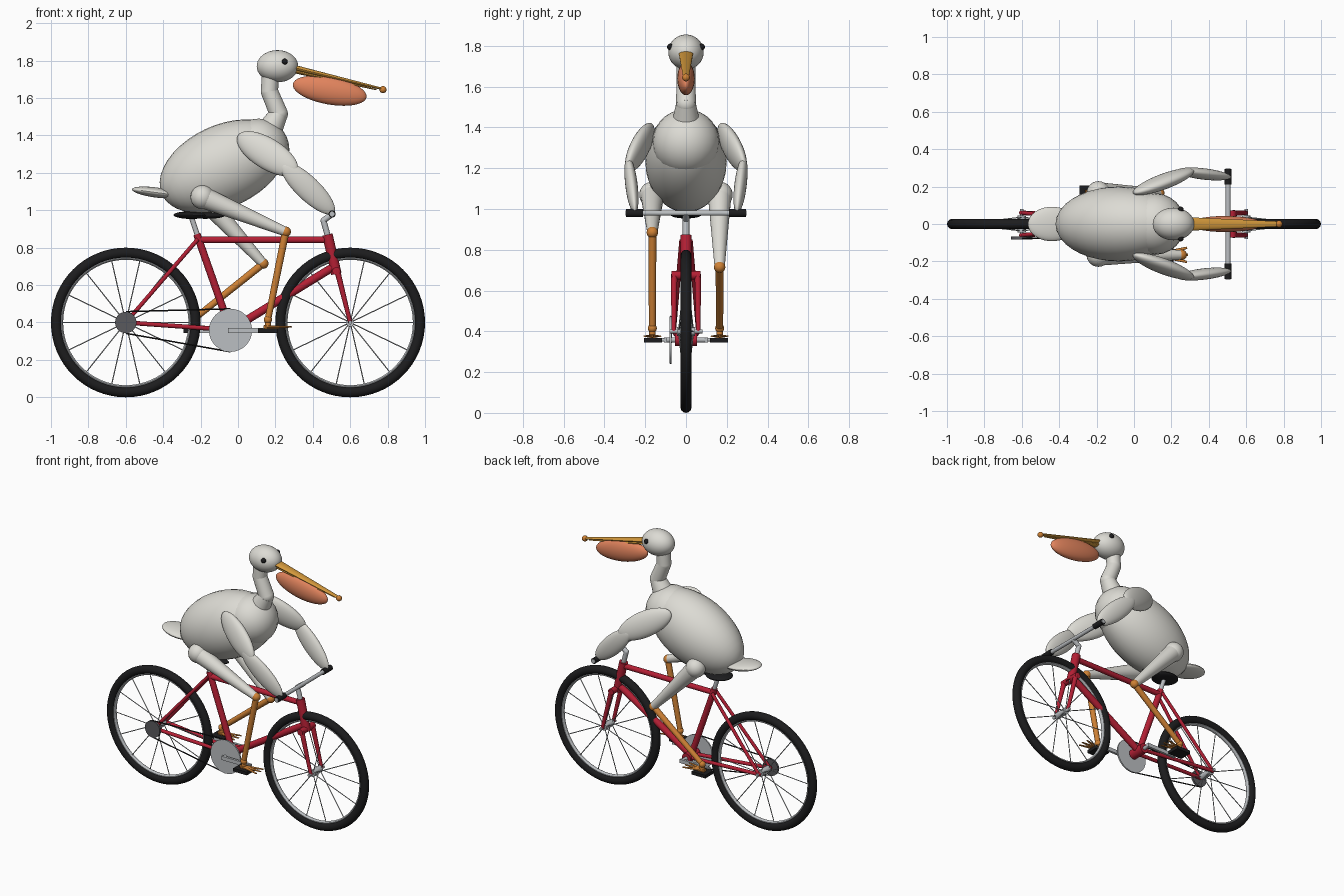
import bpy, bmesh, math
from mathutils import Vector, Matrix

if "Cube" in bpy.data.objects:
    bpy.data.objects.remove(bpy.data.objects["Cube"])

COLOURS = {
    "feather_white": (0.72, 0.71, 0.66), "frame_red": (0.46, 0.014, 0.035),
    "rubber_black": (0.012, 0.012, 0.013), "steel": (0.50, 0.52, 0.54),
    "dark_metal": (0.10, 0.10, 0.11), "leg_orange": (0.62, 0.22, 0.035),
    "beak_gold": (0.66, 0.32, 0.045), "pouch_coral": (0.76, 0.23, 0.11),
}
MATS = {}
for key, rgb in COLOURS.items():
    MATS[key] = bpy.data.materials.new(key)
    MATS[key].diffuse_color = (*rgb, 1)


def frame(p, q):
    """Middle, length and rotation whose z runs p to q and whose x is sideways."""
    p, q = Vector(p), Vector(q)
    d = (q - p).normalized()
    ref = Vector((1, 0, 0)) if abs(d.y) > 0.95 else Vector((0, 1, 0))
    n = (ref - d * ref.dot(d)).normalized()
    rot = Matrix((n, d.cross(n), d)).transposed().to_4x4()
    return Matrix.Translation((p + q) / 2) @ rot, (q - p).length


def tube(bm, p, q, r1, r2=None, flat=1, seg=20):
    m, length = frame(p, q)
    bmesh.ops.create_cone(bm, cap_ends=True, segments=seg, radius1=r1,
                          radius2=r1 if r2 is None else r2, depth=length,
                          matrix=m @ Matrix.Diagonal((1, flat, 1, 1)))


def egg(bm, p, q, side, tall):
    """Ellipsoid with its long axis from p to q."""
    m, length = frame(p, q)
    bmesh.ops.create_uvsphere(bm, u_segments=32, v_segments=20, radius=1,
                              matrix=m @ Matrix.Diagonal((side, tall, length / 2, 1)))


def ball(bm, c, r):
    bmesh.ops.create_uvsphere(bm, u_segments=24, v_segments=14, radius=r,
                              matrix=Matrix.Translation(c))


def box(bm, c, size):
    bmesh.ops.create_cube(bm, size=1, matrix=Matrix.Translation(c) @ Matrix.Diagonal((*size, 1)))


def ring(bm, c, major, minor_r, minor_y, seg=64, sides=14):
    """Torus around the y axis."""
    rows = []
    for i in range(seg):
        a = 2 * math.pi * i / seg
        row = []
        for j in range(sides):
            b = 2 * math.pi * j / sides
            r = major + minor_r * math.cos(b)
            row.append(bm.verts.new((c[0] + r * math.cos(a), c[1] + minor_y * math.sin(b),
                                     c[2] + r * math.sin(a))))
        rows.append(row)
    for i in range(seg):
        a, b = rows[i], rows[(i + 1) % seg]
        for j in range(sides):
            k = (j + 1) % sides
            bm.faces.new((a[j], a[k], b[k], b[j]))


def part(name, mat, *steps):
    """Run (function, args...) steps into one mesh object."""
    bm = bmesh.new()
    for fn, *args in steps:
        fn(bm, *args)
    bmesh.ops.recalc_face_normals(bm, faces=bm.faces)
    me = bpy.data.meshes.new(name)
    bm.to_mesh(me)
    bm.free()
    me.materials.append(MATS[mat])
    bpy.context.collection.objects.link(bpy.data.objects.new(name, me))


# Wheels
for name, x in (("rear", -0.6), ("front", 0.6)):
    c = (x, 0, 0.4)
    part(name + "_tyre", "rubber_black", (ring, c, 0.372, 0.028, 0.027))
    part(name + "_rim", "steel", (ring, c, 0.344, 0.009, 0.014))
    spokes = []
    for i in range(14):
        a = 2 * math.pi * i / 14
        y = 0.035 * (-1) ** i
        dx, dz = math.cos(a), math.sin(a)
        spokes.append((tube, (x + 0.018 * dx, y, 0.4 + 0.018 * dz),
                       (x + 0.342 * dx, 0, 0.4 + 0.342 * dz), 0.003, None, 1, 6))
    part(name + "_spokes", "steel", *spokes)
    part(name + "_hub", "steel", (tube, (x, -0.045, 0.4), (x, 0.045, 0.4), 0.022),
         (tube, (x, -0.08, 0.4), (x, 0.08, 0.4), 0.01))

# Frame
BB, SEAT = (-0.04, 0, 0.36), (-0.215, 0, 0.86)
part("main_frame", "frame_red",
     (tube, BB, (-0.22, 0, 0.872), 0.02), (tube, (-0.21, 0, 0.842), (0.49, 0, 0.842), 0.018),
     (tube, BB, (0.515, 0, 0.70), 0.022), (tube, (0.478, 0, 0.87), (0.526, 0, 0.66), 0.028),
     (tube, (-0.04, -0.055, 0.36), (-0.04, 0.055, 0.36), 0.033))
stays, fork = [], [(tube, (0.526, -0.072, 0.675), (0.526, 0.072, 0.675), 0.021)]
for s in (-1, 1):
    axle = (-0.6, 0.06 * s, 0.4)
    stays += [(tube, axle, (-0.04, 0.03 * s, 0.36), 0.012),
              (tube, axle, (-0.215, 0.022 * s, 0.845), 0.011), (ball, axle, 0.014)]
    fork += [(tube, (0.53, 0.058 * s, 0.68), (0.6, 0.06 * s, 0.4), 0.016, 0.011)]
part("rear_stays", "frame_red", *stays)
part("fork", "frame_red", *fork)

# Saddle and steering
part("seat_post", "steel", (tube, SEAT, (-0.25, 0, 0.965), 0.014))
part("saddle", "rubber_black", (egg, (-0.345, 0, 0.975), (-0.165, 0, 0.972), 0.078, 0.02),
     (egg, (-0.30, 0, 0.974), (-0.07, 0, 0.971), 0.035, 0.018))
part("stem", "steel", (tube, (0.482, 0, 0.855), (0.457, 0, 0.945), 0.016),
     (ball, (0.457, 0, 0.945), 0.016), (tube, (0.457, 0, 0.945), (0.503, 0, 0.98), 0.016))
part("handlebar", "steel", (tube, (0.503, -0.297, 0.98), (0.503, 0.297, 0.98), 0.013))
part("grips", "rubber_black",
     *[(tube, (0.503, 0.21 * s, 0.98), (0.503, 0.294 * s, 0.98), 0.019) for s in (-1, 1)])

# Drivetrain
part("chainring", "steel", (tube, (-0.04, -0.08, 0.358), (-0.04, -0.07, 0.358), 0.115, None, 1, 48))
part("rear_cog", "dark_metal", (tube, (-0.6, -0.082, 0.4), (-0.6, -0.068, 0.4), 0.057, None, 1, 32))
part("chain", "rubber_black",
     (tube, (-0.6, -0.075, 0.458), (-0.04, -0.075, 0.473), 0.004, None, 1, 8),
     (tube, (-0.6, -0.075, 0.342), (-0.04, -0.075, 0.243), 0.004, None, 1, 8))
part("crank_axle", "steel", (tube, (-0.04, -0.105, 0.358), (-0.04, 0.105, 0.358), 0.013))
for name, s in (("right", -1), ("left", 1)):
    px = -0.04 - 0.2 * s
    part(name + "_crank", "steel", (box, (-0.04 - 0.1 * s, 0.1 * s, 0.358), (0.225, 0.016, 0.026)),
         (tube, (px, 0.1 * s, 0.358), (px, 0.15 * s, 0.358), 0.009))
    part(name + "_pedal", "rubber_black", (box, (px, 0.162 * s, 0.356), (0.105, 0.088, 0.022)))

# Bird body
part("body", "feather_white", (egg, (-0.406, 0, 1.083), (0.246, 0, 1.387), 0.2, 0.22))
part("chest", "feather_white", (ball, (0.11, 0, 1.325), 0.165))
part("tail", "feather_white", (egg, (-0.567, 0, 1.112), (-0.31, 0, 1.078), 0.092, 0.027))
NECK = [((0.17, 0, 1.43), 0.068), ((0.218, 0, 1.515), 0.049),
        ((0.168, 0, 1.635), 0.046), ((0.175, 0, 1.75), 0.046)]
neck = [(ball, p, r) for p, r in NECK]
neck += [(tube, a[0], b[0], a[1], b[1], 1, 28) for a, b in zip(NECK, NECK[1:])]
part("neck", "feather_white", *neck)
part("head", "feather_white", (egg, (0.1, 0, 1.77), (0.322, 0, 1.77), 0.087, 0.086))
part("eyes", "rubber_black", *[(ball, (0.25, 0.077 * s, 1.795), 0.016) for s in (-1, 1)])

# Beak
part("upper_beak", "beak_gold", (tube, (0.29, 0, 1.765), (0.775, 0, 1.648), 0.036, 0.014, 0.42))
part("lower_beak", "beak_gold", (tube, (0.29, 0, 1.745), (0.74, 0, 1.645), 0.026, 0.008, 0.4))
part("beak_tip", "leg_orange", (ball, (0.775, 0, 1.645), 0.019))
part("pouch", "pouch_coral", (egg, (0.293, 0, 1.675), (0.687, 0, 1.604), 0.043, 0.074))

# Wings and legs
for name, s, knee, foot in (("right", -1, (0.255, 0.885), 0.16), ("left", 1, (0.135, 0.715), -0.24)):
    y = 0.165 * s
    part(name + "_upper_wing", "feather_white",
         (egg, (0.0, 0.165 * s, 1.40), (0.315, 0.288 * s, 1.205), 0.04, 0.083))
    part(name + "_lower_wing", "feather_white",
         (egg, (0.235, 0.285 * s, 1.25), (0.512, 0.25 * s, 0.985), 0.03, 0.064))
    hip, k, ankle = (-0.19, y, 1.07), (knee[0], y, knee[1]), (foot, y, 0.415)
    part(name + "_thigh", "feather_white", (ball, hip, 0.064), (tube, hip, k, 0.058, 0.025, 1, 28))
    part(name + "_shin", "leg_orange", (ball, k, 0.028), (tube, k, ankle, 0.02, 0.017),
         (ball, ankle, 0.022), (tube, ankle, (foot, y, 0.375), 0.016))
    toes = []
    for t in (-0.3, 0, 0.3):
        toes.append((tube, (foot - 0.02, y, 0.377), (foot - 0.02 + 0.15 * math.cos(t),
                     y + 0.13 * math.sin(t), 0.376), 0.015, 0.006, 0.6, 12))
    part(name + "_foot", "leg_orange", (box, (foot + 0.02, y, 0.374), (0.08, 0.03, 0.012)), *toes)

# Smooth shading with crisp edges
bpy.ops.object.select_all(action='SELECT')
bpy.context.view_layer.objects.active = bpy.data.objects["body"]
bpy.ops.object.shade_smooth_by_angle()

for m in bpy.data.materials:
    if m.users and not m.is_grease_pencil:
        m.use_nodes = True
        m.node_tree.nodes["Principled BSDF"].inputs["Base Color"].default_value = m.diffuse_color
